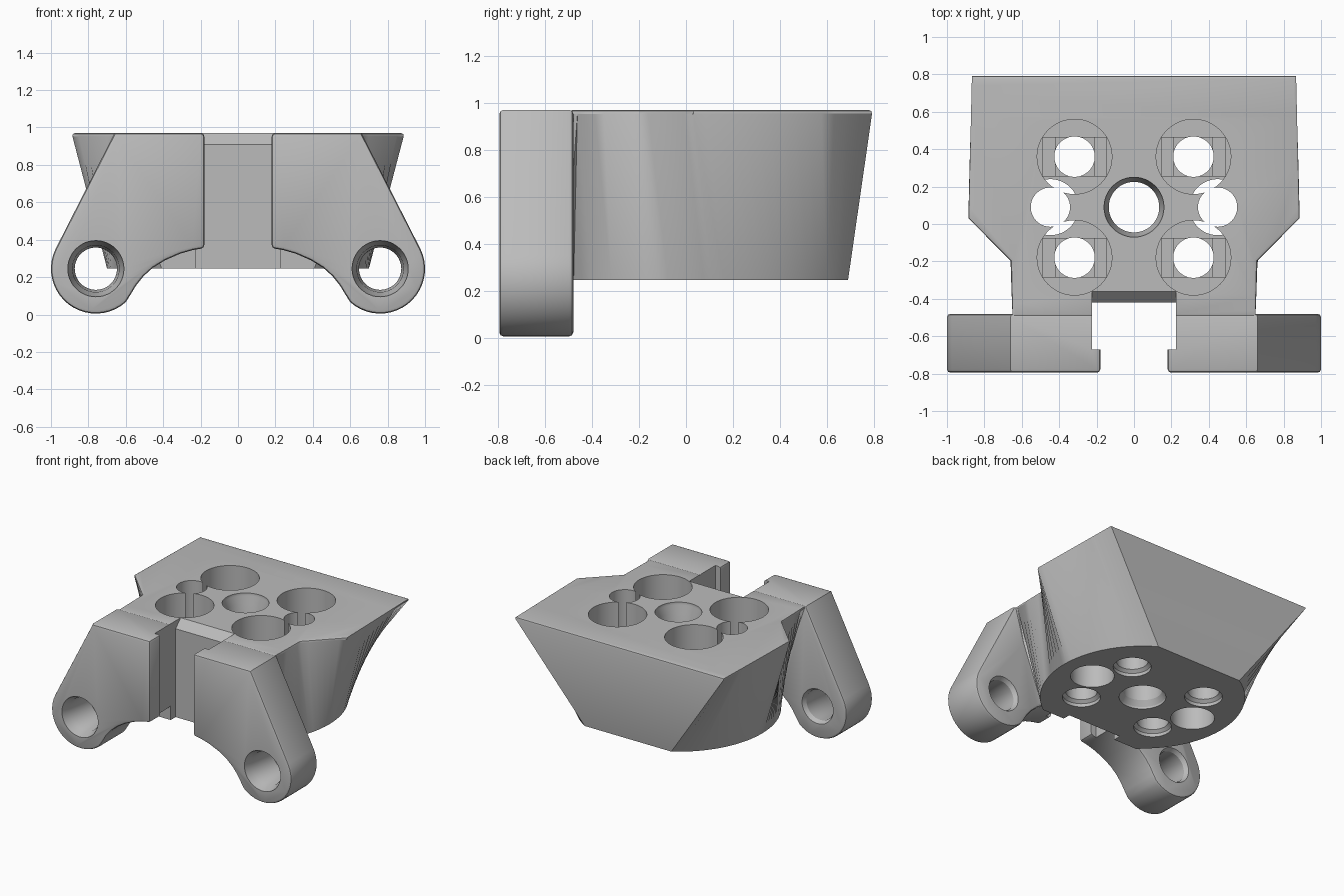
import bpy, bmesh, math
from mathutils import Vector, Matrix

cube = bpy.data.objects.get("Cube")
if cube:
    bpy.data.objects.remove(cube, do_unlink=True)

TOP, BASE = 0.97, 0.245
BACK, FRONT, LUG_BACK = 0.795, -0.795, -0.48

grey = bpy.data.materials.new("light grey")
grey.use_nodes = True
grey.diffuse_color = (0.5, 0.5, 0.5, 1)
bsdf = next(n for n in grey.node_tree.nodes if n.type == 'BSDF_PRINCIPLED')
bsdf.inputs["Base Color"].default_value = (0.5, 0.5, 0.5, 1)


def make(name, bm):
    bmesh.ops.recalc_face_normals(bm, faces=bm.faces[:])
    mesh = bpy.data.meshes.new(name)
    bm.to_mesh(mesh)
    bm.free()
    mesh.materials.append(grey)
    obj = bpy.data.objects.new(name, mesh)
    bpy.context.collection.objects.link(obj)
    return obj


def loft(rings, name, finish=None):
    """Skin closed rings of equal length and cap both ends."""
    bm = bmesh.new()
    loops = [[bm.verts.new(p) for p in ring] for ring in rings]
    n = len(loops[0])
    for a, b in zip(loops, loops[1:]):
        for i in range(n):
            j = (i + 1) % n
            bm.faces.new((a[i], a[j], b[j], b[i]))
    bm.faces.new(loops[0])
    bm.faces.new(loops[-1])
    bmesh.ops.recalc_face_normals(bm, faces=bm.faces[:])
    if finish:
        finish(bm)
    return make(name, bm)


def lathe(profile, x, y, z=0.0, along_y=False):
    """Round cutter from (radius, height) pairs."""
    turn = Matrix.Rotation(-math.pi / 2, 3, 'X') if along_y else Matrix.Identity(3)
    steps = [math.tau * i / 48 for i in range(48)]
    rings = [[turn @ Vector((r * math.cos(a), r * math.sin(a), h)) + Vector((x, y, z))
              for a in steps] for r, h in profile]
    return loft(rings, "bore_cutter")


def box(x, y, hx, hy, z0, z1):
    corners = [(-hx, -hy), (hx, -hy), (hx, hy), (-hx, hy)]
    return loft([[(x + a, y + b, z) for a, b in corners] for z in (z0, z1)], "box_cutter")


def apply(obj, mod):
    bpy.context.view_layer.objects.active = obj
    bpy.ops.object.modifier_apply(modifier=mod.name)


def combine(obj, other, operation):
    mod = obj.modifiers.new("combine", 'BOOLEAN')
    mod.operation, mod.solver, mod.object = operation, 'EXACT', other
    apply(obj, mod)
    bpy.data.objects.remove(other, do_unlink=True)


# Body: angular top outline blending into a round base
def spans(tops, angles, steps):
    pairs = []
    for i, n in enumerate(steps):
        for k in range(n + (i == len(steps) - 1)):
            t = k / n
            p = Vector(tops[i]).lerp(Vector(tops[i + 1]), t)
            a = math.radians(angles[i] + (angles[i + 1] - angles[i]) * t)
            pairs.append((p, Vector((0.7 * math.cos(a), 0.09 + 0.7 * math.sin(a)))))
    return pairs


side = spans([(0.875, BACK), (0.89, 0.03), (0.66, -0.2), (0.655, -0.5)],
             [59, 2, -17, -54.3], [14, 6, 8])


def ring(k, z):
    half = [pair[k] for pair in side]
    return [(p.x, p.y, z) for p in half] + [(-p.x, p.y, z) for p in reversed(half)]


def round_top(bm):
    rim = [e for e in bm.edges if all(v.co.z > TOP - 0.001 for v in e.verts)]
    bmesh.ops.bevel(bm, geom=rim, offset=0.018, segments=2, profile=0.5, affect='EDGES')


body = loft([ring(1, BASE), ring(0, TOP)], "bracket_body", round_top)

# Front lugs: sloped plates ending in round eyes
EX, EZ, ER = 0.76, 0.245, 0.24
outline = [(0.18, TOP), (0.66, TOP)]
for i in range(29):
    a = math.radians(27 - 222 * i / 28)
    outline.append((EX + ER * math.cos(a), EZ + ER * math.sin(a)))
outline = [p for p in outline if not (p[0] < 0.6 and p[1] < 0.4)]
outline += [(0.575, 0.105), (0.545, 0.155), (0.505, 0.205), (0.455, 0.25), (0.39, 0.29),
            (0.31, 0.325), (0.24, 0.345), (0.18, 0.355)]
for s in (1, -1):
    lug = loft([[(s * x, y, z) for x, z in outline] for y in (FRONT, LUG_BACK)], "lug")
    bev = lug.modifiers.new("round", 'BEVEL')
    bev.width, bev.segments = 0.018, 2
    bev.limit_method, bev.angle_limit = 'ANGLE', math.radians(70)
    apply(lug, bev)
    combine(body, lug, 'UNION')

# Front slot with a chamfered back edge
slot = [(-0.67, 0), (-0.42, 0), (-0.42, 0.91), (-0.31, 1.02), (-0.67, 1.02)]
combine(body, loft([[(x, y, z) for y, z in slot] for x in (-0.225, 0.225)], "slot_cutter"),
        'DIFFERENCE')

# Centre bore, chamfered at both ends
cutters = [lathe([(0.16, 0.2), (0.16, 0.26), (0.135, 0.3), (0.135, 0.9),
                  (0.16, 0.95), (0.16, 1.1)], 0, 0.09)]
for s in (1, -1):
    # Side bores, wider from below
    cutters.append(lathe([(0.15, 0.2), (0.15, 0.6), (0.105, 0.6), (0.105, 1.1)],
                         s * 0.447, 0.09))
    # Eye holes, flared at the front
    cutters.append(lathe([(0.15, -0.85), (0.15, -0.785), (0.125, -0.74), (0.113, -0.51),
                          (0.135, -0.47), (0.135, -0.4)], s * EX, 0, EZ, True))
    # Four counterbored screw holes with stepped floors
    for y in (0.36, -0.18):
        x = s * 0.318
        cutters += [lathe([(0.13, 0.2), (0.13, 0.27), (0.108, 0.29), (0.108, 0.45),
                           (0.2, 0.45), (0.2, 1.1)], x, y),
                    box(x, y, 0.17, 0.103, 0.42, 0.46),
                    box(x, y, 0.103, 0.103, 0.39, 0.44)]
for cutter in cutters:
    combine(body, cutter, 'DIFFERENCE')

bpy.ops.object.select_all(action='DESELECT')
body.select_set(True)
bpy.context.view_layer.objects.active = body
bpy.ops.object.shade_smooth_by_angle(angle=math.radians(30))
